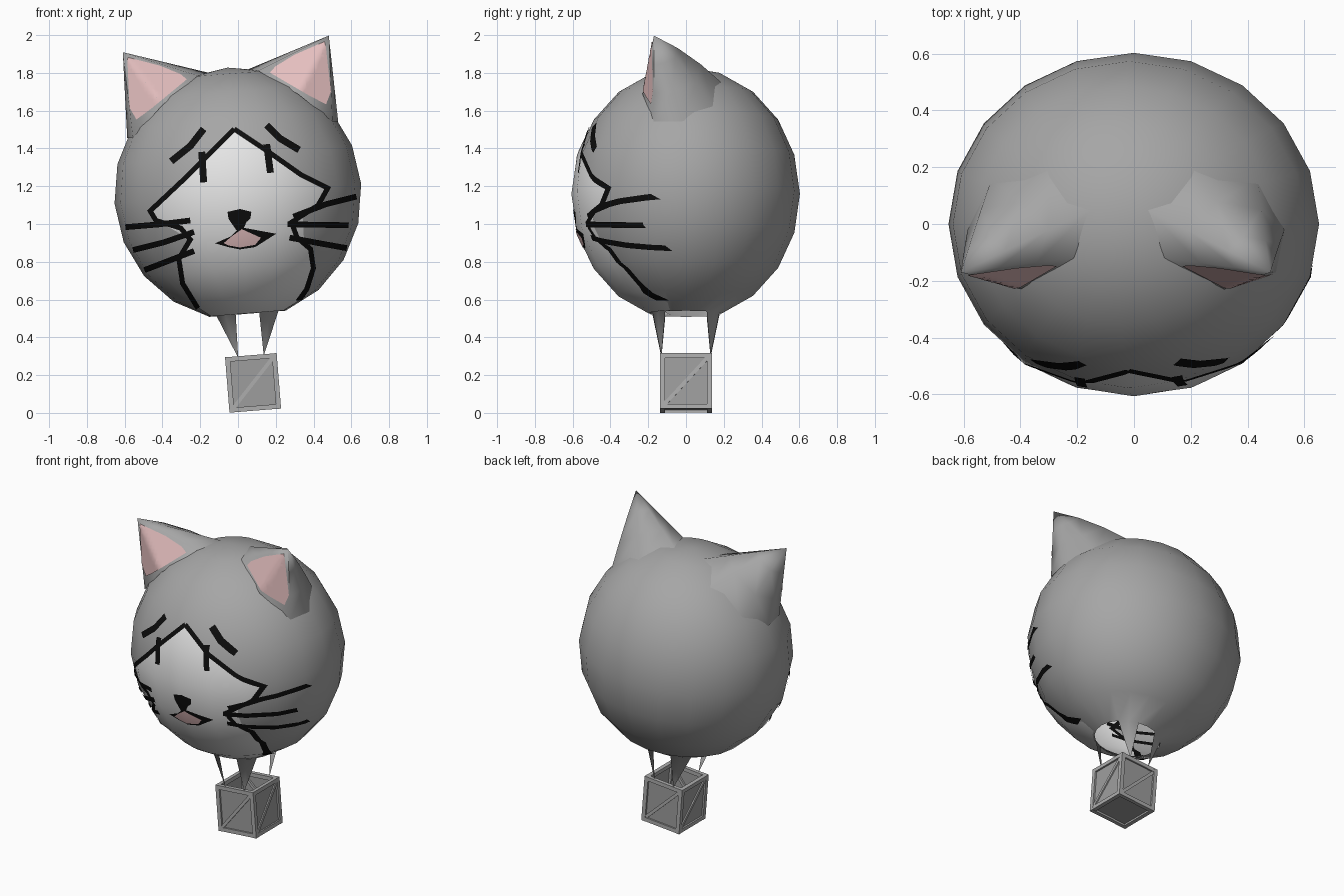
import bpy, bmesh, math
from mathutils import Vector, Matrix
from mathutils.bvhtree import BVHTree

if "Cube" in bpy.data.objects:
    bpy.data.objects.remove(bpy.data.objects["Cube"])

# Whole model leans a little: build upright, then tilt about the balloon centre
PIV = Matrix.Translation((0, 0, 1.15))
TILT = PIV @ Matrix.Rotation(math.radians(-4.6), 4, 'Y') @ PIV.inverted()
C = Vector((0, 0, 1.16))
RX, RY, RZ = 0.655, 0.603, 0.67


def material(name, r, g, b):
    m = bpy.data.materials.new(name)
    m.diffuse_color = (r, g, b, 1)
    m.use_nodes = True
    m.node_tree.nodes["Principled BSDF"].inputs["Base Color"].default_value = m.diffuse_color
    return m


GREY = material("balloon_grey", 0.38, 0.38, 0.38)
PANEL = material("basket_panel_grey", 0.34, 0.34, 0.34)
FRAME = material("basket_frame_grey", 0.42, 0.42, 0.42)
WHITE = material("white", 0.92, 0.92, 0.92)
PINK = material("pink", 0.90, 0.60, 0.60)
BLACK = material("black", 0.004, 0.004, 0.004)


def link(name, mesh, mat, smooth):
    mesh.materials.append(mat)
    for p in mesh.polygons:
        p.use_smooth = smooth
    ob = bpy.data.objects.new(name, mesh)
    bpy.context.collection.objects.link(ob)
    return ob


def finish(name, bm, mat, smooth=True, centre=None):
    """Tilt the part, turn faces outward and make the object."""
    bm.normal_update()
    if centre is not None:
        for f in bm.faces:
            if f.normal.dot(f.calc_center_median() - centre) < 0:
                f.normal_flip()
    bm.transform(TILT)
    me = bpy.data.meshes.new(name)
    bm.to_mesh(me)
    bm.free()
    return link(name, me, mat, smooth)


# Balloon: 20-sided shell, open at the bottom, with four pulled-down straps
bm = bmesh.new()
N = 20
rings = []
for k in range(1, 10):
    a = math.pi * k / 10
    rings.append([bm.verts.new((RX * math.sin(a) * math.sin(2 * math.pi * i / N),
                                RY * math.sin(a) * math.cos(2 * math.pi * i / N),
                                C.z + RZ * math.cos(a))) for i in range(N)])
top = bm.verts.new((0, 0, C.z + RZ))
for i in range(N):
    j = (i + 1) % N
    bm.faces.new((top, rings[0][i], rings[0][j]))
    for a, b in zip(rings, rings[1:]):
        bm.faces.new((a[i], b[i], b[j], a[j]))
rim = rings[-1]
for sx, sy, ids in ((1, 1, (1, 2, 3)), (1, -1, (7, 8, 9)), (-1, -1, (11, 12, 13)), (-1, 1, (17, 18, 19))):
    tip = bm.verts.new((0.068 * sx, 0.13 * sy, 0.295))
    for a, b in zip(ids, ids[1:]):
        bm.faces.new((rim[a], rim[b], tip))
balloon = finish("balloon", bm, GREY, True, C)

# Ears: loops shrinking from a base sunk in the balloon to the tip
BASE = [(.16, -.12, 1.80), (.36, -.23, 1.66), (.53, -.17, 1.50), (.56, -.02, 1.50),
        (.47, .16, 1.56), (.25, .20, 1.72), (.10, .05, 1.81)]
BULGE = [0, 0, 0, .01, .02, .025, 0]
TIP = Vector((.547, -.17, 1.956))
ears = []
for side, s in (("left", -1), ("right", 1)):
    bm = bmesh.new()
    loops = []
    for t in (0, .33, .66):
        row = []
        for p, h in zip(BASE, BULGE):
            q = Vector(p).lerp(TIP, t)
            q.z += h * 4 * t * (1 - t)
            row.append(bm.verts.new((q.x * s, q.y, q.z)))
        loops.append(row)
    tip = bm.verts.new((TIP.x * s, TIP.y, TIP.z))
    for i in range(7):
        j = (i + 1) % 7
        for a, b in zip(loops, loops[1:]):
            bm.faces.new((a[i], a[j], b[j], b[i]))
        bm.faces.new((loops[-1][i], loops[-1][j], tip))
    ear = finish(side + "_ear", bm, GREY, True, Vector((.38 * s, 0, 1.65)))
    ear.data.set_sharp_from_angle(angle=math.radians(60))
    ears.append(ear)

# Surface that the painted plates are laid on
sv, sf = [], []
for ob in [balloon] + ears:
    n = len(sv)
    sv += [v.co.copy() for v in ob.data.vertices]
    for p in ob.data.polygons:
        v = [i + n for i in p.vertices]
        sf += [(v[0], v[k], v[k + 1]) for k in range(1, len(v) - 1)]
SURF = BVHTree.FromPolygons(sv, sf)
BACK = TILT.inverted()


def plate(name, shapes, mat, lift, on_ball=True):
    """Lay flat (x, z) shapes on the front surface, on both sides of the shell."""
    bm = bmesh.new()
    for s in shapes:
        bm.faces.new([bm.verts.new((x, 0, z)) for x, z in s])
    bmesh.ops.triangulate(bm, faces=bm.faces[:])
    for ax in (0, 2):
        vals = [v.co[ax] for v in bm.verts]
        no = Vector((ax == 0, 0, ax == 2))
        for k in range(math.floor(min(vals) / .02) + 1, math.ceil(max(vals) / .02)):
            bmesh.ops.bisect_plane(bm, geom=bm.verts[:] + bm.edges[:] + bm.faces[:],
                                   dist=1e-5, plane_co=no * (k * .02), plane_no=no)
    bm.normal_update()
    hits = {}
    for v in bm.verts:
        co, n, _, _ = SURF.ray_cast(Vector((v.co.x, -3, v.co.z)), Vector((0, 1, 0)))
        if co is None or n.y > 0:
            continue
        if on_ball:
            q = BACK @ co - C
            n = (TILT.to_3x3() @ Vector((q.x / RX**2, q.y / RY**2, q.z / RZ**2))).normalized()
        hits[v] = (co, n)
    verts, normals, faces = [], [], []
    for sgn in ((1, -1) if on_ball else (1,)):
        idx = {}
        for v, (co, n) in hits.items():
            idx[v] = len(verts)
            verts.append(co + n * lift * sgn)
            normals.append(n * sgn)
        for f in bm.faces:
            if all(v in hits for v in f.verts):
                ids = [idx[v] for v in f.verts]
                faces.append(ids if (f.normal.y < 0) == (sgn > 0) else ids[::-1])
    bm.free()
    me = bpy.data.meshes.new(name)
    me.from_pydata(verts, [], faces)
    link(name, me, mat, True)
    if on_ball:
        me.normals_split_custom_set_from_vertices(normals)


def stroke(pts, w):
    """Brush line as mitred quads."""
    p = [Vector(q) for q in pts]
    rows = []
    for i, q in enumerate(p):
        d0 = (q - p[i - 1]).normalized() if i else (p[1] - q).normalized()
        d1 = (p[i + 1] - q).normalized() if i < len(p) - 1 else d0
        d = (d0 + d1).normalized()
        off = Vector((-d.y, d.x)) * (w / 2 * min(1.5, 1 / max(.1, d.dot(d0))))
        rows.append((q + off, q - off))
    return [(a[0], a[1], b[1], b[0]) for a, b in zip(rows, rows[1:])]


# White muzzle patch between the two face outlines
L = [(-.02, 1.50), (-.18, 1.34), (-.29, 1.23), (-.46, 1.07), (-.43, 1.02), (-.30, .98),
     (-.25, .92), (-.31, .82), (-.29, .69), (-.21, .56)]
R = [(-.02, 1.50), (.16, 1.38), (.33, 1.26), (.47, 1.19), (.42, 1.10), (.28, 1.01),
     (.31, .93), (.38, .87), (.395, .77), (.36, .66), (.31, .59)]
plate("muzzle_patch", [R + [(.24, .546), (-.14, .515)] + L[:0:-1]], WHITE, .004)

# Black brush lines: outlines, brows, eyes, whiskers
lines = stroke(L, .026) + stroke(R, .026)
for pts, w in (([(-.18, 1.50), (-.25, 1.41), (-.35, 1.33)], .036),
               ([(.15, 1.52), (.22, 1.45), (.32, 1.39)], .036),
               ([(-.19, 1.38), (-.18, 1.22)], .036),
               ([(.15, 1.42), (.17, 1.27)], .036),
               ([(-.25, 1.02), (-.41, 1.00), (-.59, .985)], .03),
               ([(-.23, .96), (-.39, .905), (-.55, .865)], .03),
               ([(-.23, .86), (-.36, .81), (-.49, .76)], .03),
               ([(.29, 1.04), (.46, 1.105), (.62, 1.145)], .03),
               ([(.26, 1.0), (.58, .995)], .03),
               ([(.27, .93), (.43, .90), (.57, .875)], .03)):
    lines += stroke(pts, w)
plate("face_lines", lines, BLACK, .007)

# Nose and mouth
plate("nose", [[(-.055, 1.065), (.01, 1.08), (.07, 1.065), (.065, 1.03), (.03, 1.0),
                (.025, .97), (-.01, .97), (-.015, 1.0), (-.05, 1.03)]], BLACK, .007)
plate("mouth_outline", [[(-.12, .90), (-.04, .935), (.01, .985), (.09, .945), (.20, .95),
                         (.13, .92), (.09, .88), (.01, .868), (-.05, .88)]], BLACK, .006)
plate("mouth", [[(-.075, .902), (-.03, .94), (.02, .975), (.12, .93), (.09, .893),
                 (.01, .879), (-.05, .89)]], PINK, .009)

# Pink inner ears
INNER = [(.524, 1.925), (.533, 1.66), (.502, 1.595), (.421, 1.645), (.222, 1.784), (.254, 1.815), (.359, 1.868)]
for side, s in (("left", -1), ("right", 1)):
    pts = [TILT @ Vector((x * s, -.17, z)) for x, z in INNER]
    plate(side + "_inner_ear", [[(p.x, p.z) for p in pts]], PINK, .005, False)

# Basket: open box of panels
Z0, Z1, H = .008, .303, .137
bm = bmesh.new()
bmesh.ops.create_cube(bm, size=1, matrix=Matrix.Translation((0, 0, (Z0 + Z1) / 2))
                      @ Matrix.Diagonal((.252, .252, .27, 1)))
bm.normal_update()
bmesh.ops.delete(bm, geom=[f for f in bm.faces if f.normal.z > .9], context='FACES')
finish("basket_panels", bm, PANEL, False)


def beam(bm, a, b, w):
    a, b = Vector(a), Vector(b)
    d = b - a
    m = Matrix.Translation((a + b) / 2) @ d.to_track_quat('Z', 'Y').to_matrix().to_4x4()
    bmesh.ops.create_cube(bm, size=1, matrix=m @ Matrix.Diagonal((w, w, d.length, 1)))


# Basket frame: posts, rails and one diagonal brace, repeated on four sides
bm = bmesh.new()
W = .026
h, lo, hi = H - W / 2, Z0 + W / 2, Z1 - W / 2
for k in range(4):
    side = bmesh.new()
    beam(side, (-h, -h, Z0), (-h, -h, Z1), W)
    beam(side, (-h, -h, lo), (h, -h, lo), W * .96)
    beam(side, (-h, -h, hi), (h, -h, hi), W * .96)
    beam(side, (-h, -h, lo), (h, -h, hi), W * .75)
    side.transform(Matrix.Rotation(k * math.pi / 2, 4, 'Z'))
    tmp = bpy.data.meshes.new("frame_side")
    side.to_mesh(tmp)
    side.free()
    bm.from_mesh(tmp)
    bpy.data.meshes.remove(tmp)
finish("basket_frame", bm, FRAME, False)
